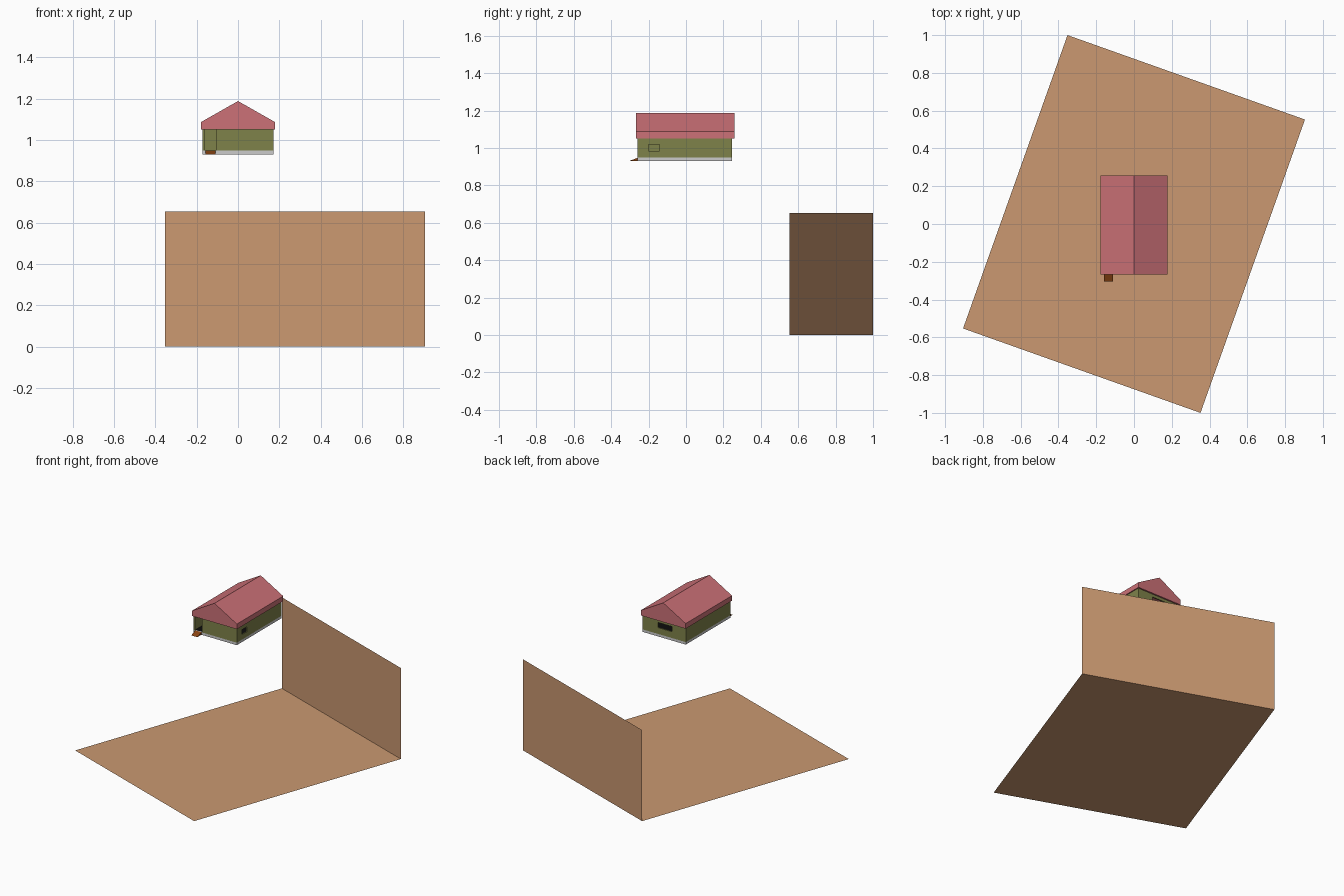
import bpy, bmesh

if "Cube" in bpy.data.objects:
    bpy.data.objects.remove(bpy.data.objects["Cube"])


def linear(c):
    return c / 12.92 if c <= 0.04045 else ((c + 0.055) / 1.055) ** 2.4


def material(name, rgb):
    mat = bpy.data.materials.new(name)
    mat.diffuse_color = [linear(v / 255) for v in rgb] + [1]
    mat.use_nodes = True
    mat.node_tree.nodes["Principled BSDF"].inputs["Base Color"].default_value = mat.diffuse_color
    return mat


def finish(name, bm, mat=None, solid=True):
    if solid:
        bmesh.ops.recalc_face_normals(bm, faces=bm.faces)
    mesh = bpy.data.meshes.new(name)
    bm.to_mesh(mesh)
    bm.free()
    obj = bpy.data.objects.new(name, mesh)
    bpy.context.collection.objects.link(obj)
    if mat:
        mesh.materials.append(mat)
    return obj


def box(name, lo, hi, mat=None):
    bm = bmesh.new()
    bmesh.ops.create_cube(bm, size=1)
    for v in bm.verts:
        v.co = [l + (c + 0.5) * (h - l) for c, l, h in zip(v.co, lo, hi)]
    return finish(name, bm, mat)


def prism(name, profile, direction, mat):
    bm = bmesh.new()
    face = bm.faces.new([bm.verts.new(p) for p in profile])
    new = bmesh.ops.extrude_face_region(bm, geom=[face])["geom"]
    bmesh.ops.translate(bm, vec=direction,
                        verts=[g for g in new if isinstance(g, bmesh.types.BMVert)])
    return finish(name, bm, mat)


def sheet(name, corners, mat):
    bm = bmesh.new()
    bm.faces.new([bm.verts.new(p) for p in corners])
    return finish(name, bm, mat, solid=False)


tan = material("tan", (203, 153, 113))
pink = material("pink", (204, 113, 119))
green = material("green", (127, 130, 74))
brown = material("brown", (139, 69, 19))
black = material("black", (12, 12, 12))

# Backdrop: turned ground sheet and upright rear sheet
A, B, C, D = (-0.905, -0.553), (0.352, -1.0), (0.905, 0.553), (-0.352, 1.0)
sheet("ground_sheet", [(*p, 0) for p in (A, B, C, D)], tan)
sheet("rear_sheet", [(*D, 0), (*C, 0), (*C, 0.653), (*D, 0.653)], tan)

# House base and inner floor
W, Y0, Y1, T = 0.171, -0.258, 0.247, 0.008
Z0, Z1, Z2 = 0.93, 0.948, 1.052
box("house_base", (-W, Y0, Z0), (W, Y1, Z1))
box("inner_floor", (-W + T, Y0 + T, Z1 - 0.001), (W - T, Y1 - T, Z1 + 0.001), black)

# Hollow walls with doorway and two windows
walls = box("house_walls", (-W, Y0, Z1), (W, Y1, Z2), green)
cutters = {
    "room_cutter": ((-W + T, Y0 + T, 0.9), (W - T, Y1 - T, 1.1)),
    "door_cutter": ((-0.16, Y0 - 0.02, 0.9), (-0.107, Y0 + 0.03, 1.1)),
    "side_window_cutter": ((W - 0.03, -0.2, 0.983), (W + 0.02, -0.141, 1.018)),
    "back_window_cutter": ((-0.063, Y1 - 0.03, 0.993), (0.05, Y1 + 0.02, 1.03)),
}
for name, (lo, hi) in cutters.items():
    cut = box(name, lo, hi)
    cut.hide_render = True
    cut.display_type = 'WIRE'
    mod = walls.modifiers.new(name, 'BOOLEAN')
    mod.operation = 'DIFFERENCE'
    mod.solver = 'EXACT'
    mod.object = cut

# Gabled roof with deep eaves
E, RY = 0.178, -0.267
prism("roof", [(x, RY, z) for x, z in
               ((-E, 1.05), (E, 1.05), (E, 1.087), (0, 1.188), (-E, 1.087))],
      (0, 0.525, 0), pink)

# Entrance ramp
prism("entrance_ramp", [(-0.158, Y0, Z0), (-0.158, Y0, Z1), (-0.158, -0.304, Z0)],
      (0.048, 0, 0), brown)
